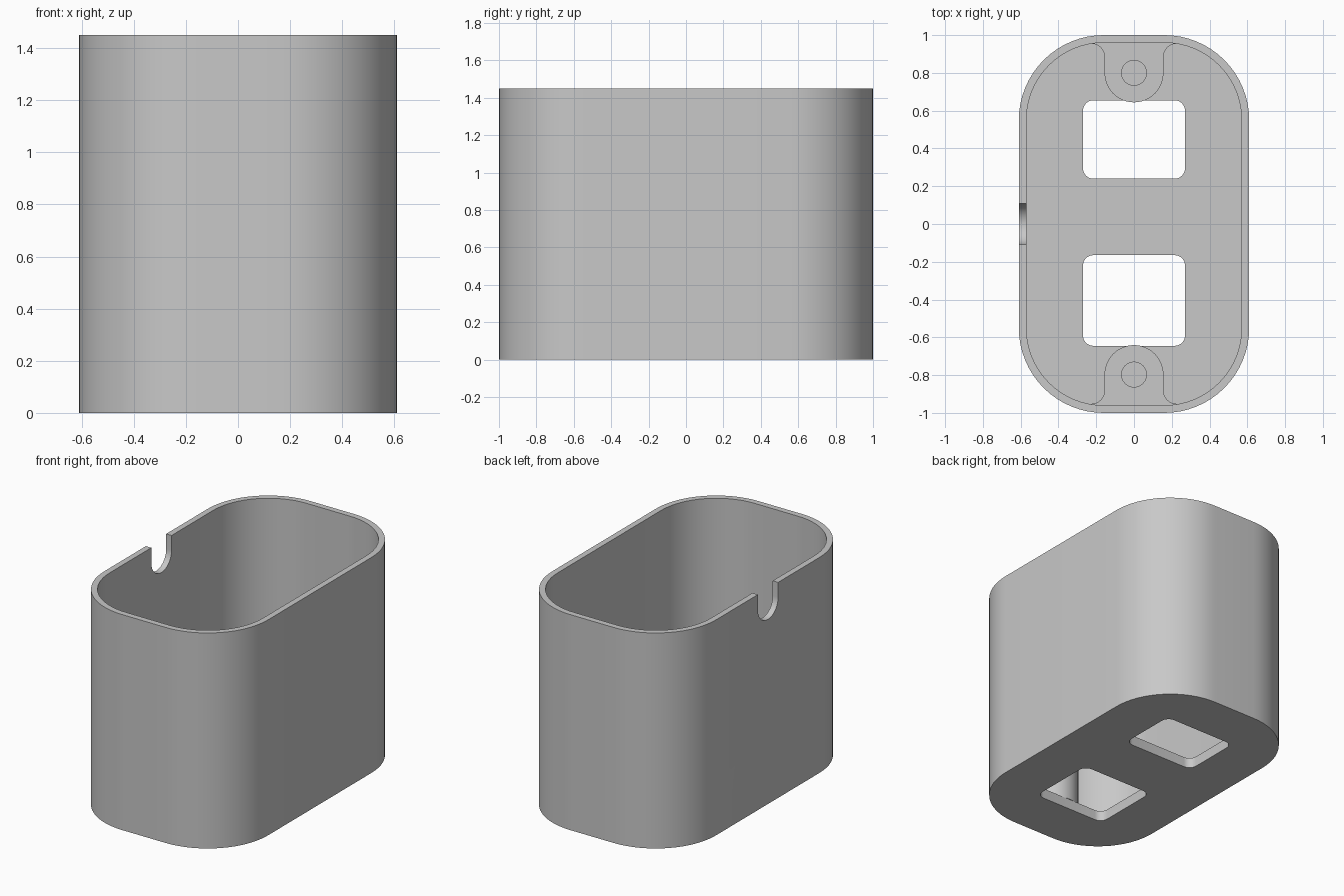
import bpy, bmesh
from math import radians, sin, cos, pi
from mathutils import Matrix

if "Cube" in bpy.data.objects:
    bpy.data.objects.remove(bpy.data.objects["Cube"], do_unlink=True)

HALF_X, HALF_Y, HEIGHT = 0.61, 1.0, 1.45
WALL, FLOOR, CORNER = 0.04, 0.07, 0.45
POST_R, POST_TOP, BORE_R = 0.156, 0.6, 0.066

grey = bpy.data.materials.new("light grey")
grey.use_nodes = True
grey.diffuse_color = (0.58, 0.58, 0.58, 1)
grey.node_tree.nodes["Principled BSDF"].inputs["Base Color"].default_value = grey.diffuse_color


def arc(cx, cy, r, start, end, steps=16):
    angles = [radians(start + (end - start) * i / steps) for i in range(steps + 1)]
    return [(cx + r * cos(a), cy + r * sin(a)) for a in angles]


def rounded_rect(hx, hy, r, steps=16, cy=0):
    pts = []
    for i, (sx, sy) in enumerate([(1, 1), (-1, 1), (-1, -1), (1, -1)]):
        pts += arc(sx * (hx - r), cy + sy * (hy - r), r, i * 90, i * 90 + 90, steps)
    return pts


def prism(name, outline, low, high, matrix=Matrix()):
    """Extrude a closed outline between two levels."""
    bm = bmesh.new()
    face = bm.faces.new([bm.verts.new((x, y, low)) for x, y in outline])
    top = bmesh.ops.extrude_face_region(bm, geom=[face])["geom"]
    bmesh.ops.translate(bm, vec=(0, 0, high - low),
                        verts=[v for v in top if isinstance(v, bmesh.types.BMVert)])
    bmesh.ops.recalc_face_normals(bm, faces=bm.faces)
    bm.transform(matrix)
    mesh = bpy.data.meshes.new(name)
    bm.to_mesh(mesh)
    bm.free()
    mesh.materials.append(grey)
    obj = bpy.data.objects.new(name, mesh)
    bpy.context.collection.objects.link(obj)
    return obj


def activate(obj):
    bpy.ops.object.select_all(action='DESELECT')
    obj.select_set(True)
    bpy.context.view_layer.objects.active = obj


def cut(obj, cutter):
    mod = obj.modifiers.new("cut", 'BOOLEAN')
    mod.operation, mod.solver, mod.object = 'DIFFERENCE', 'EXACT', cutter
    activate(obj)
    bpy.ops.object.modifier_apply(modifier=mod.name)
    bpy.data.objects.remove(cutter, do_unlink=True)


def smooth(obj):
    activate(obj)
    bpy.ops.object.shade_smooth_by_angle(angle=radians(30))


# Open-topped housing
housing = prism("housing", rounded_rect(HALF_X, HALF_Y, CORNER), 0, HEIGHT)
cut(housing, prism("cavity", rounded_rect(HALF_X - WALL, HALF_Y - WALL, CORNER - WALL),
                   FLOOR, HEIGHT + 0.2))

# Two windows through the floor
for y0, y1 in [(0.24, 0.655), (-0.645, -0.165)]:
    outline = rounded_rect(0.27, (y1 - y0) / 2, 0.055, 8, (y0 + y1) / 2)
    cut(housing, prism("window", outline, -0.1, FLOOR + 0.1))

# Round-bottomed cable notch in the rim of one long wall
slot = arc(0, 1.35, 0.108, 180, 360, 20) + [(0.108, HEIGHT + 0.1), (-0.108, HEIGHT + 0.1)]
sideways = Matrix(((0, 0, 1, 0), (1, 0, 0, 0), (0, 1, 0, 0), (0, 0, 0, 1)))
cut(housing, prism("notch", slot, -0.7, -0.5, sideways))
smooth(housing)

# Screw posts blended into the end walls with fillets
post_outline = (arc(0, 0, POST_R, 180, 360, 24)
                + arc(0.226, 0.085, 0.07, 180, 90, 8)
                + [(0.226, 0.18), (-0.226, 0.18)]
                + arc(-0.226, 0.085, 0.07, 90, 0, 8))
for name, y, turn in [("back_screw_post", 0.8, 0), ("front_screw_post", -0.797, pi)]:
    place = Matrix.Translation((0, y, 0)) @ Matrix.Rotation(turn, 4, 'Z')
    post = prism(name, post_outline, FLOOR, POST_TOP, place)
    bore = arc(0, 0, BORE_R, 0, 348.75, 31)
    cut(post, prism("bore", bore, FLOOR + 0.05, POST_TOP + 0.1, place))
    smooth(post)
